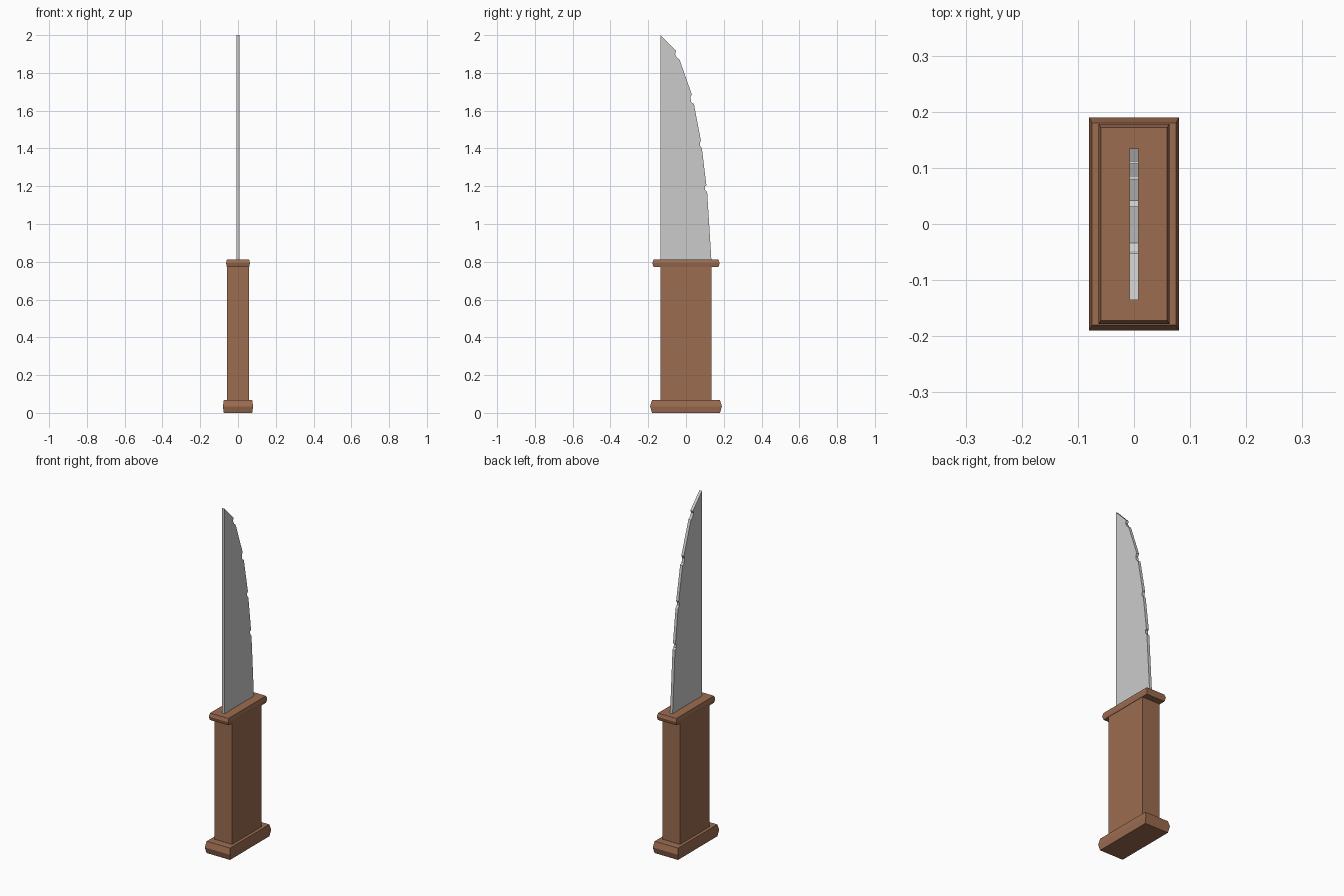
import bpy, bmesh

if "Cube" in bpy.data.objects:
    bpy.data.objects.remove(bpy.data.objects["Cube"])

wood = bpy.data.materials.new("wood")
wood.diffuse_color = (0.33, 0.15, 0.08, 1)
wood.use_nodes = True
wood.node_tree.nodes["Principled BSDF"].inputs["Base Color"].default_value = wood.diffuse_color


def make_object(name, bm, mat=None):
    bmesh.ops.recalc_face_normals(bm, faces=bm.faces)
    mesh = bpy.data.meshes.new(name)
    bm.to_mesh(mesh)
    bm.free()
    obj = bpy.data.objects.new(name, mesh)
    bpy.context.collection.objects.link(obj)
    if mat:
        mesh.materials.append(mat)
    return obj


def stacked_block(name, rings):
    """Closed block through rectangular rings (half_x, half_y, z)."""
    bm = bmesh.new()
    loops = [[bm.verts.new((sx * hx, sy * hy, z))
              for sx, sy in ((-1, -1), (1, -1), (1, 1), (-1, 1))]
             for hx, hy, z in rings]
    for a, b in zip(loops, loops[1:]):
        for i in range(4):
            j = (i + 1) % 4
            bm.faces.new((a[i], a[j], b[j], b[i]))
    bm.faces.new(loops[0][::-1])
    bm.faces.new(loops[-1])
    return make_object(name, bm, wood)


# Handle with bulging pommel and guard
stacked_block("pommel", [(0.075, 0.18, 0), (0.08, 0.19, 0.035), (0.075, 0.18, 0.068)])
stacked_block("handle", [(0.057, 0.135, 0.06), (0.057, 0.135, 0.78)])
stacked_block("guard", [(0.059, 0.172, 0.772), (0.063, 0.178, 0.793), (0.059, 0.172, 0.812)])

# Blade: straight spine, curved edge with four small nicks
profile = [(-0.135, 0.80), (0.135, 0.80), (0.112, 1.17), (0.101, 1.18),
           (0.100, 1.20), (0.108, 1.205), (0.084, 1.40), (0.073, 1.415),
           (0.073, 1.43), (0.079, 1.44), (0.042, 1.635), (0.028, 1.645),
           (0.023, 1.67), (0.031, 1.685), (-0.034, 1.87), (-0.048, 1.88),
           (-0.058, 1.90), (-0.052, 1.915), (-0.135, 2.0)]
bm = bmesh.new()
face = bm.faces.new([bm.verts.new((-0.008, y, z)) for y, z in profile])
ext = bmesh.ops.extrude_face_region(bm, geom=[face], use_keep_orig=True)
bmesh.ops.translate(bm, vec=(0.016, 0, 0),
                    verts=[v for v in ext["geom"] if isinstance(v, bmesh.types.BMVert)])
make_object("blade", bm)
